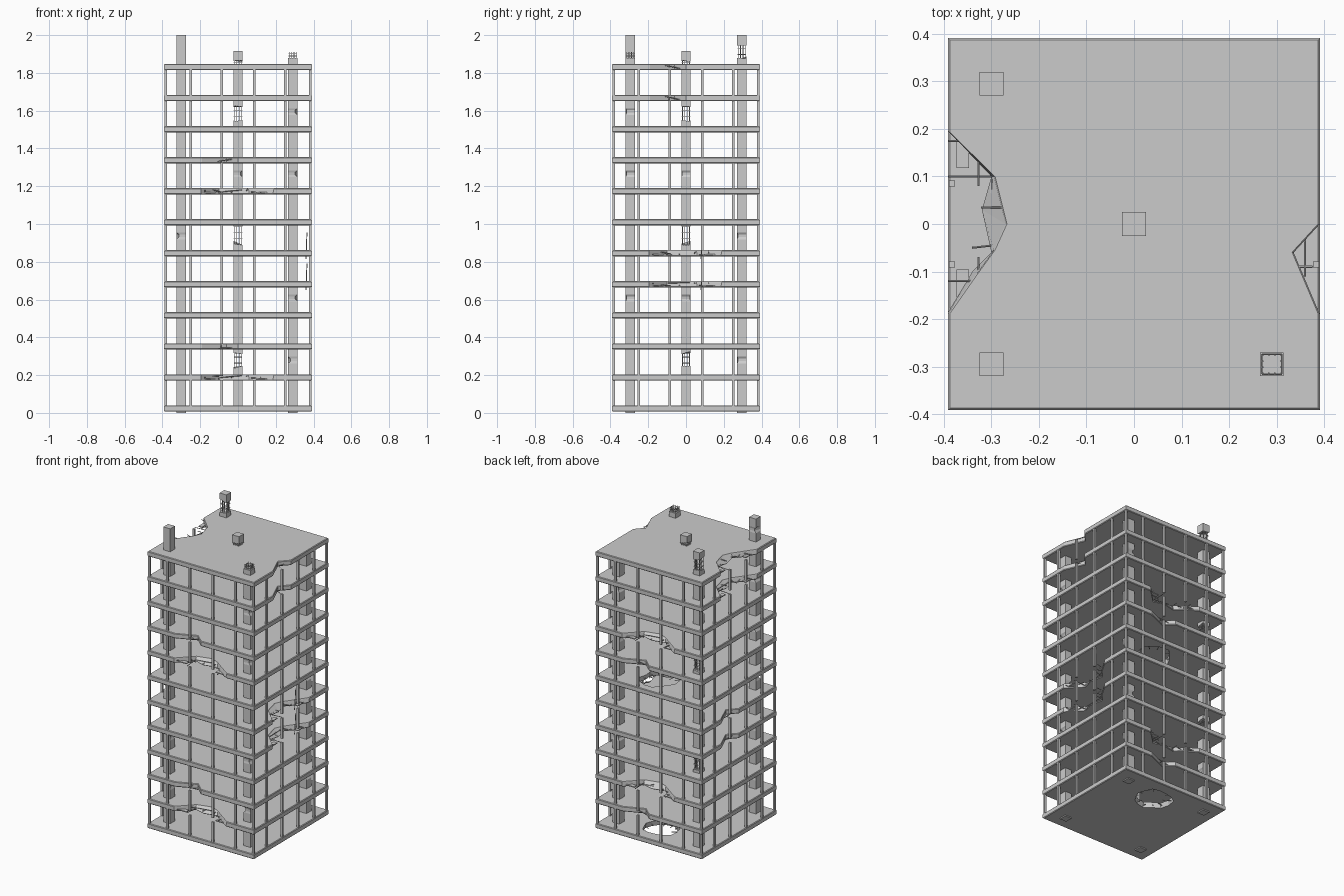
import bpy, bmesh, math, random
from mathutils import Vector, Matrix

if "Cube" in bpy.data.objects:
    bpy.data.objects.remove(bpy.data.objects["Cube"])

random.seed(4)
STEP, Z0, T, H = 0.1643, 0.0235, 0.033, 0.391


def zc(i):
    return Z0 + STEP * i


def finish(bm, name):
    bmesh.ops.recalc_face_normals(bm, faces=bm.faces)
    me = bpy.data.meshes.new(name)
    bm.to_mesh(me)
    bm.free()
    ob = bpy.data.objects.new(name, me)
    bpy.context.collection.objects.link(ob)
    return ob


def box(bm, c, s):
    bmesh.ops.create_cube(bm, size=1, matrix=Matrix.Translation(c) @ Matrix.Diagonal((*s, 1)))


def rod(bm, a, b, r=0.0025):
    a, b = Vector(a), Vector(b)
    d = b - a
    m = Matrix.Translation((a + b) / 2) @ d.to_track_quat('Z', 'Y').to_matrix().to_4x4()
    bmesh.ops.create_cone(bm, cap_ends=True, segments=6, radius1=r, radius2=r, depth=d.length, matrix=m)


def loft(bm, rings):
    vs = [[bm.verts.new(p) for p in ring] for ring in rings]
    n = len(vs[0])
    for a, b in zip(vs, vs[1:]):
        for k in range(n):
            bm.faces.new((a[k], a[(k + 1) % n], b[(k + 1) % n], b[k]))
    caps = [bm.faces.new(vs[0][::-1]), bm.faces.new(vs[-1])]
    bmesh.ops.triangulate(bm, faces=caps)


def turn(p, deg):
    a = math.radians(deg)
    return (p[0] * math.cos(a) - p[1] * math.sin(a), p[0] * math.sin(a) + p[1] * math.cos(a))


# Slab outlines: broken slabs have a big bite on one side and a small one opposite
WHOLE = [(-H, -H), (H, -H), (H, H), (-H, H)]
HEAD = [(-H, -H), (H, -H), (H, -.19), (.336, -.06), (H, 0), (H, H), (-H, H), (-H, .195)]
TOP = HEAD + [(-.295, .1), (-.27, 0), (-.295, -.055), (-.335, -.11), (-H, -.19)]
LOW = HEAD + [(-.3, .1), (-.32, .03), (-.3, -.06), (-.34, -.1), (-H, -.185)]
BROKEN = {1: 90, 2: -90, 4: 180, 5: 180, 7: 90, 8: -90, 10: 0, 11: 0}
HOLED = (0, 6)
HOLE = Vector((0.04, 0.217))


def slab(i):
    z, h, e = zc(i), T / 2, 0.004
    top, low = (TOP, LOW) if i in BROKEN else (WHOLE, WHOLE)
    deg = BROKEN.get(i, 0)
    rings = []
    for pts, s, dz in ((low, .99, -h), (low, 1, e - h), (top, 1, h - e), (top, .99, h)):
        rings.append([(x * s, y * s, z + dz) for x, y in (turn(p, deg) for p in pts)])
    bm = bmesh.new()
    loft(bm, rings)
    ob = finish(bm, f"floor_slab_{i}")
    if i in HOLED:
        # ragged hole through the slab
        radii = [random.uniform(.095, .135) for _ in range(14)]
        bm = bmesh.new()
        loft(bm, [[(HOLE.x + r * k * math.cos(j * math.tau / 14), HOLE.y + r * k * math.sin(j * math.tau / 14), z + dz)
                   for j, r in enumerate(radii)] for k, dz in ((1.06, -.04), (.94, .04))])
        cutter = finish(bm, f"hole_cutter_{i}")
        mod = ob.modifiers.new("hole", 'BOOLEAN')
        mod.object, mod.operation, mod.solver = cutter, 'DIFFERENCE', 'EXACT'
        dg = bpy.context.evaluated_depsgraph_get()
        me = bpy.data.meshes.new_from_object(ob.evaluated_get(dg))
        ob.modifiers.clear()
        ob.data = me
        bpy.data.objects.remove(cutter)


for i in range(12):
    slab(i)

# Facade mullions on all four sides
bm = bmesh.new()
for i in range(11):
    z = zc(i) + STEP / 2
    for u in (-.25, -.085, .085, .25):
        for deg in (0, 90, 180, 270):
            x, y = turn((u, -.383), deg)
            box(bm, (x, y, z), (.013, .013, STEP - T + .006))
    for sx in (-1, 1):
        for sy in (-1, 1):
            box(bm, (sx * .382, sy * .382, z), (.013, .013, STEP - T + .006))
finish(bm, "facade_mullions")

# Exposed reinforcement and loose chunks in the bites
BARS = [((-.39, .175), (-.355, .175)), ((-.39, .1), (-.28, .1)), ((-.327, .08), (-.327, .14)),
        ((-.322, .035), (-.265, .035)), ((-.30, -.02), (-.30, .095)), ((-.34, -.05), (-.28, -.043)),
        ((-.327, -.125), (-.327, -.07)), ((-.39, -.12), (-.33, -.12)),
        ((.345, -.09), (.375, -.09)), ((.36, -.11), (.36, -.03))]
bars, chunks = bmesh.new(), bmesh.new()
for i, deg in BROKEN.items():
    z = zc(i)
    for a, b in BARS:
        a, b = turn(a, deg), turn(b, deg)
        rod(bars, (*a, z + random.uniform(-.012, .012)), (*b, z + random.uniform(-.012, .008)))
    for y in (.147, -.125):
        x, yy = turn((-.36, y), deg)
        s = (.026, .058, .006) if deg % 180 == 0 else (.058, .026, .006)
        box(chunks, (x, yy, z - .008), s)
for i in (4, 5):
    rod(bars, (.36, .08, zc(i) - .03), (.365, .085, zc(i) + .11))
for i in HOLED:
    for j in range(11):
        a = j * math.tau / 11 + random.uniform(-.15, .15)
        d = Vector((math.cos(a), math.sin(a)))
        p, q = HOLE + d * .14, HOLE + d * random.uniform(.07, .1)
        rod(bars, (*p, zc(i)), (*q, zc(i) - random.uniform(0, .012)))
finish(bars, "slab_rebar")
finish(chunks, "slab_chunks")

CORNERS = ((-1, -1), (1, -1), (1, 1), (-1, 1))


def column(name, cx, cy, spans, stub=0):
    """Chipped concrete lengths joined by bare reinforcement cages."""
    w = .025
    bm = bmesh.new()
    for k, (a, b) in enumerate(spans):
        def ring(z, hurt=-1, rag=0.0):
            return [(cx + sx * w * (.5 if j == hurt else 1), cy + sy * w * (.8 if j == hurt else 1),
                     z + random.uniform(-rag, rag)) for j, (sx, sy) in enumerate(CORNERS)]
        rings = [ring(a, rag=.012 if k else 0)]
        for n in range(6):
            z = .28 + .3286 * n
            if a + .04 < z < b - .04:
                j = random.randrange(4)
                rings += [ring(z - .018), ring(z - .006, j), ring(z + .008, j), ring(z + .018)]
        rings.append(ring(b, rag=.012 if k < len(spans) - 1 else 0))
        loft(bm, rings)
    finish(bm, name)
    gaps = [(s[1], t[0]) for s, t in zip(spans, spans[1:])]
    if stub:
        gaps.append((spans[-1][1], spans[-1][1] + stub))
    if not gaps:
        return
    bm = bmesh.new()
    r = .019
    for a, b in gaps:
        for t in (-1, -1 / 3, 1 / 3):
            for deg in (0, 90, 180, 270):
                x, y = turn((t * r, -r), deg)
                rod(bm, (cx + x, cy + y, a - .015), (cx + x, cy + y, b + (.015 if b < 1.9 or not stub else 0)), .0018)
        # tie hoops
        for f in (.3, .7):
            z = a + (b - a) * f
            c = [(cx + sx * .021, cy + sy * .021, z) for sx, sy in CORNERS]
            for k in range(4):
                rod(bm, c[k], c[(k + 1) % 4], .002)
    finish(bm, name + "_rebar")


# Columns
column("centre_column", 0, 0, [(0.01, .24), (.32, .90), (.98, 1.55), (1.62, 1.835), (1.865, 1.915)])
column("front_left_column", -.3, -.295, [(0.0, 2.0)])
column("front_right_column", .29, -.295, [(0.0, 1.88)], .03)
column("back_left_column", -.3, .295, [(0.0, .56), (.64, 1.215), (1.295, 1.875), (1.95, 2.0)])
column("back_right_column", .29, .295, [(0.0, 1.83)])
